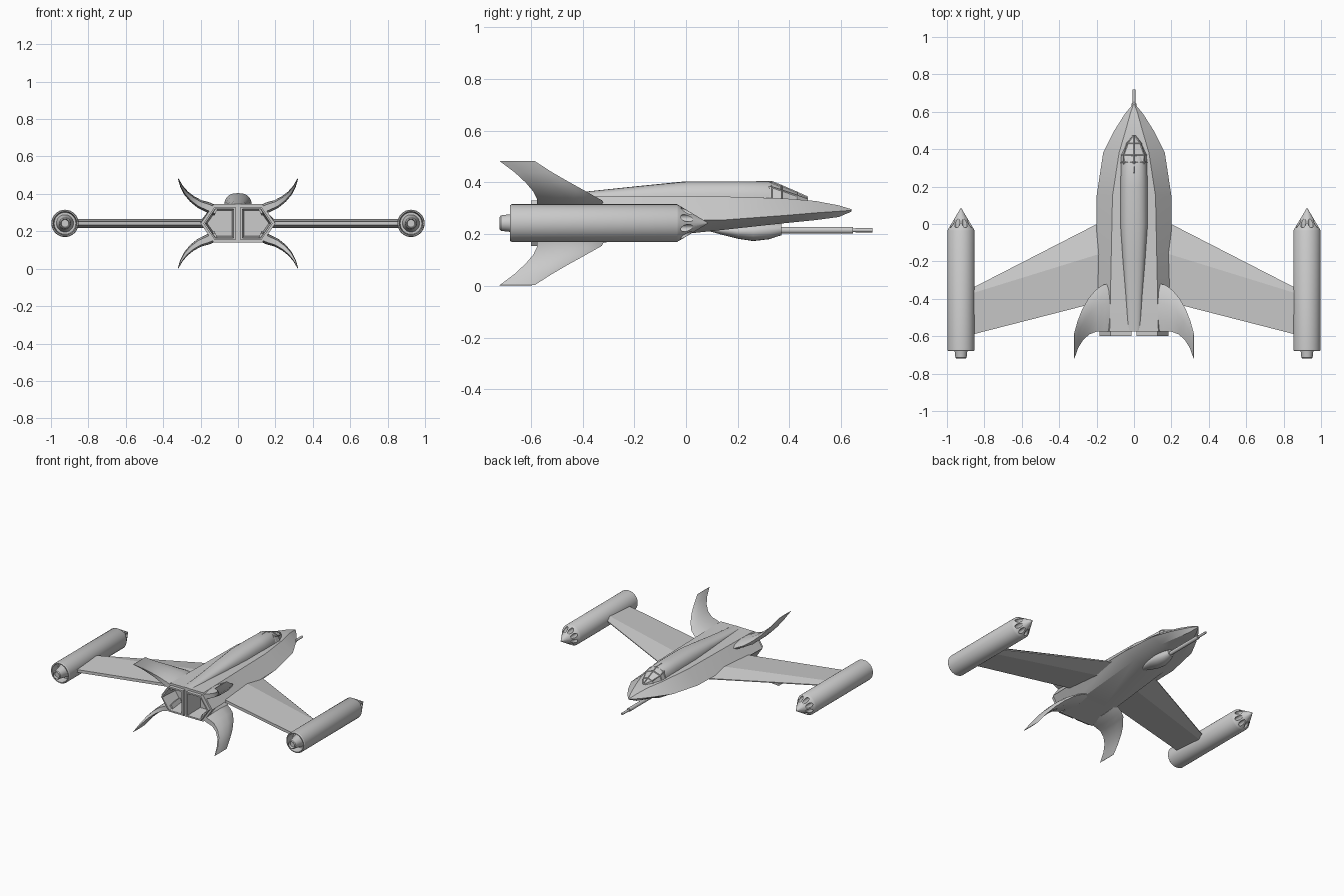
import bpy, bmesh, math

if "Cube" in bpy.data.objects:
    bpy.data.objects.remove(bpy.data.objects["Cube"])

ZC = 0.2425  # height of the symmetry plane through wings, pods and fins


def finish(name, bm, angle=30, mirror=None, z=0.0):
    bmesh.ops.remove_doubles(bm, verts=bm.verts, dist=1e-5)
    bmesh.ops.recalc_face_normals(bm, faces=bm.faces)
    me = bpy.data.meshes.new(name)
    bm.to_mesh(me)
    bm.free()
    ob = bpy.data.objects.new(name, me)
    bpy.context.collection.objects.link(ob)
    ob.location.z = z
    if angle:
        smooth(ob, angle)
    if mirror:
        m = ob.modifiers.new("mirror", 'MIRROR')
        m.use_axis = mirror
        m.use_mirror_merge = False
    return ob


def smooth(ob, angle):
    bpy.ops.object.select_all(action='DESELECT')
    ob.select_set(True)
    bpy.context.view_layer.objects.active = ob
    bpy.ops.object.shade_smooth_by_angle(angle=math.radians(angle))


def loft(rings, start=True, end=True, bm=None):
    """Skin a list of closed rings of points."""
    bm = bm or bmesh.new()
    vs = [[bm.verts.new(p) for p in r] for r in rings]
    n = len(rings[0])
    for a, b in zip(vs, vs[1:]):
        for i in range(n):
            j = (i + 1) % n
            bm.faces.new((a[i], a[j], b[j], b[i]))
    if start:
        bm.faces.new(vs[0])
    if end:
        bm.faces.new(vs[-1])
    return bm


def circle(x, y, z, rx, rz, n=32):
    return [(x + rx * math.cos(2 * math.pi * i / n), y,
             z + rz * math.sin(2 * math.pi * i / n)) for i in range(n)]


# Fuselage: y, half width, middle z, top z, top half width, bottom z, bottom half width
body = [(-0.575, 0.2, 0.242, 0.345, 0.13, 0.14, 0.13),
        (0.15, 0.2, 0.255, 0.345, 0.115, 0.217, 0.12),
        (0.38, 0.165, 0.272, 0.338, 0.08, 0.242, 0.09),
        (0.5, 0.105, 0.282, 0.328, 0.045, 0.254, 0.055),
        (0.59, 0.048, 0.288, 0.311, 0.02, 0.266, 0.024),
        (0.64, 0.006, 0.292, 0.296, 0.003, 0.287, 0.003)]
rings = [[(w, y, m), (tw, y, t), (-tw, y, t), (-w, y, m), (-bw, y, b), (bw, y, b)]
         for y, w, m, t, tw, b, bw in body]
finish("fuselage", loft(rings, start=False), 25)

# Twin half-hexagon engine nozzles closing the tail
half = [(0, 0.345), (0.13, 0.345), (0.2, 0.242), (0.13, 0.14), (0, 0.14)]
cx = 0.095
rings = [[(cx + (x - cx) * s, y, ZC + (z - ZC) * s) for x, z in half]
         for s, y in [(1, -0.575), (0.86, -0.575), (0.86, -0.6), (0.76, -0.6), (0.66, -0.47)]]
finish("engine_nozzles", loft(rings, start=False), 20, (True, False, False))


# Dorsal spine and canopy: domed sections
def dome(y, hw, top, base, n=12, p=0.8):
    pts = []
    for i in range(n + 1):
        a = math.pi * i / n
        c = math.cos(a)
        pts.append((hw * math.copysign(abs(c) ** p, c), y, base + (top - base) * math.sin(a) ** p))
    return pts


spine = [(-0.575, 0.035, 0.347, 0.335), (-0.38, 0.045, 0.365, 0.335), (-0.2, 0.06, 0.384, 0.335),
         (0.0, 0.074, 0.404, 0.33), (0.2, 0.074, 0.404, 0.33), (0.32, 0.07, 0.404, 0.32),
         (0.39, 0.052, 0.374, 0.31), (0.46, 0.018, 0.343, 0.31)]
finish("dorsal_spine", loft([dome(*s) for s in spine]), 35)

canopy = [(0.27, 0.05, 0.406, 0.33), (0.33, 0.078, 0.406, 0.325),
          (0.37, 0.078, 0.390, 0.32), (0.43, 0.05, 0.364, 0.315), (0.472, 0.012, 0.345, 0.31)]
bm = loft([dome(*s, n=4, p=0.9) for s in canopy])
bm.faces.ensure_lookup_table()
bmesh.ops.recalc_face_normals(bm, faces=bm.faces)
panes = [f for f in bm.faces if len(f.verts) == 4 and f.normal.z > 0.3
         and f.calc_center_median().y > 0.28]
bmesh.ops.inset_individual(bm, faces=panes, thickness=0.006, depth=-0.003)
finish("canopy", bm, 20)

# Wings: diamond-like section from root to tip
rings = []
for x, le, ridge, te in [(0.12, 0.04, -0.14, -0.40), (0.88, -0.35, -0.375, -0.595)]:
    rings.append([(x, le, ZC + 0.003), (x, ridge, ZC + 0.024), (x, te, ZC + 0.01),
                  (x, te, ZC - 0.01), (x, ridge, ZC - 0.024), (x, le, ZC - 0.003)])
finish("wings", loft(rings), 3, (True, False, False))

# Four curved tail fins: x, height above centre, leading y, trailing y, thickness
fin = [(0.115, 0.066, -0.315, -0.575, 0.056), (0.165, 0.088, -0.325, -0.575, 0.054),
       (0.205, 0.103, -0.352, -0.575, 0.046), (0.245, 0.130, -0.4, -0.59, 0.036),
       (0.278, 0.162, -0.458, -0.62, 0.026), (0.302, 0.198, -0.52, -0.662, 0.015),
       (0.32, 0.24, -0.585, -0.72, 0.004)]
rings = []
for i, (x, z, le, te, t) in enumerate(fin):
    a, b = fin[max(i - 1, 0)], fin[min(i + 1, len(fin) - 1)]
    dx, dz = b[0] - a[0], b[1] - a[1]
    d = math.hypot(dx, dz)
    nx, nz = -dz / d, dx / d
    sect = [(0, 0), (0.12, 0.28), (0.4, 0.5), (0.75, 0.48), (1, 0.3),
            (1, -0.3), (0.75, -0.48), (0.4, -0.5), (0.12, -0.28)]
    rings.append([(x + nx * t * k, le + (te - le) * u, z + nz * t * k) for u, k in sect])
finish("tail_fins", loft(rings), 40, (True, False, True), ZC)

# Wing-tip pods: turned profile (radius, y) with recessed exhaust and pointed nose
PX = 0.925
profile = [(0.02, -0.705), (0.024, -0.72), (0.03, -0.715), (0.034, -0.68), (0.046, -0.62), (0.058, -0.62),
           (0.063, -0.68), (0.069, -0.68), (0.073, -0.674), (0.073, -0.035), (0.069, -0.028), (0.0015, 0.085)]
pod = finish("wingtip_pods", loft([circle(PX, y, ZC, r, r) for r, y in profile]), None)

# Ring of ports scooped from the pod nose
bm = bmesh.new()
for i in range(8):
    a = math.pi * (i + 0.5) / 4
    x, z = PX + 0.05 * math.cos(a), ZC + 0.05 * math.sin(a)
    loft([circle(x, y, z, 0.014, 0.014, 16) for y in (-0.06, 0.12)], bm=bm)
cutter = finish("port_cutter", bm, None)
cutter.hide_render = True
cut = pod.modifiers.new("ports", 'BOOLEAN')
cut.operation = 'DIFFERENCE'
cut.object = cutter
bpy.ops.object.select_all(action='DESELECT')
bpy.context.view_layer.objects.active = pod
pod.select_set(True)
bpy.ops.object.modifier_apply(modifier="ports")
bpy.data.objects.remove(cutter)
smooth(pod, 30)
pod.modifiers.new("mirror", 'MIRROR').use_mirror_merge = False

# Chin turret blister: y, centre z, half width, half height
blister = [(0.08, 0.222, 0.012, 0.008), (0.14, 0.215, 0.034, 0.018), (0.2, 0.21, 0.05, 0.028),
           (0.26, 0.21, 0.054, 0.037), (0.32, 0.213, 0.044, 0.033), (0.37, 0.218, 0.024, 0.022)]
finish("chin_turret", loft([circle(0, y, z, w, h, 20) for y, z, w, h in blister]), 40)

# Chin gun: barrel, collar and thin muzzle
barrel = [(0.013, 0.34), (0.013, 0.645), (0.007, 0.645), (0.007, 0.655), (0.008, 0.655), (0.008, 0.72)]
finish("chin_gun", loft([circle(0, y, 0.215, r, r, 16) for r, y in barrel]), 30)
